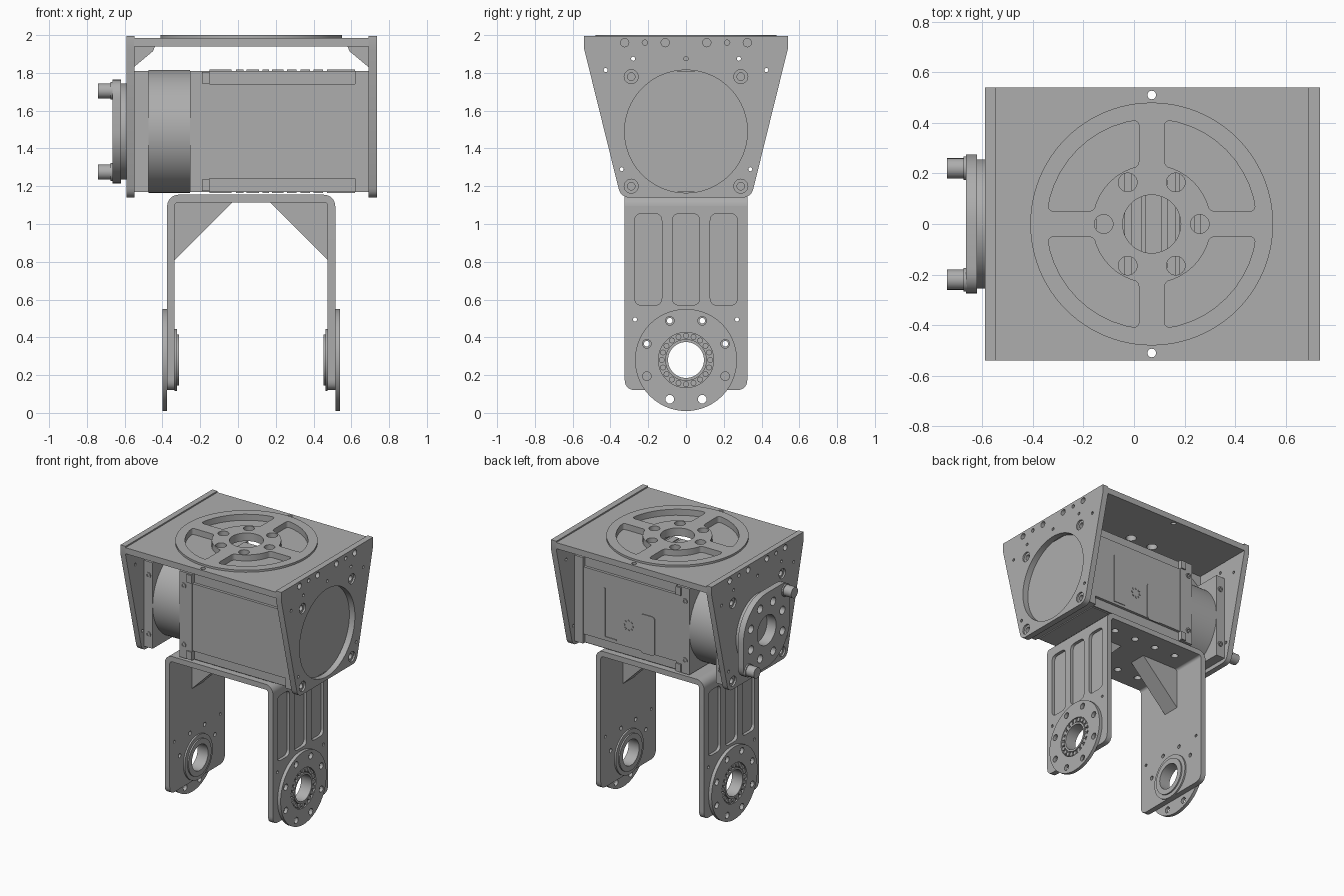
import bpy, bmesh
from math import sin, cos, pi, asin, radians
from mathutils import Matrix, Vector

cube = bpy.data.objects.get("Cube")
if cube:
    bpy.data.objects.remove(cube)

grey = bpy.data.materials.new("metal_grey")
grey.use_nodes = True
grey.diffuse_color = (0.42, 0.42, 0.42, 1)
grey.node_tree.nodes["Principled BSDF"].inputs["Base Color"].default_value = (0.42, 0.42, 0.42, 1)

# Sheet planes: columns are the drawing's u, v and thickness directions
AXES = {"x": ((0, 1, 0), (0, 0, 1), (1, 0, 0)),
        "y": ((1, 0, 0), (0, 0, 1), (0, -1, 0)),
        "z": ((1, 0, 0), (0, 1, 0), (0, 0, 1))}


def sheet(name, axis, a, b, *loops):
    """Extrude outlines (with inner loops as holes) from a to b along an axis."""
    curve = bpy.data.curves.new(name, "CURVE")
    curve.dimensions = "2D"
    curve.fill_mode = "BOTH"
    curve.extrude = abs(b - a) / 2
    for loop in loops:
        spline = curve.splines.new("POLY")
        spline.points.add(len(loop) - 1)
        spline.use_cyclic_u = True
        for p, (u, v) in zip(spline.points, loop):
            p.co = (u, v, 0, 1)
    ob = bpy.data.objects.new(name, curve)
    bpy.context.collection.objects.link(ob)
    bpy.ops.object.select_all(action="DESELECT")
    ob.select_set(True)
    bpy.context.view_layer.objects.active = ob
    bpy.ops.object.convert(target="MESH")
    ob = bpy.context.view_layer.objects.active
    mid = Vector((0, 0, 0))
    mid["xyz".index(axis)] = (a + b) / 2
    place = Matrix.Translation(mid) @ Matrix(AXES[axis]).transposed().to_4x4()
    bm = bmesh.new()
    bm.from_mesh(ob.data)
    bmesh.ops.remove_doubles(bm, verts=bm.verts, dist=1e-5)
    bmesh.ops.recalc_face_normals(bm, faces=bm.faces)
    bmesh.ops.transform(bm, matrix=place, verts=bm.verts)
    bm.to_mesh(ob.data)
    bm.free()
    ob.data.materials.clear()
    ob.data.materials.append(grey)
    bpy.ops.object.shade_smooth_by_angle(angle=radians(30))
    return ob


def arc(u, v, r, a0, a1, n):
    return [(u + r * cos(a0 + (a1 - a0) * i / n), v + r * sin(a0 + (a1 - a0) * i / n))
            for i in range(n + 1)]


def circle(u, v, r, n=24):
    return arc(u, v, r, 0, 2 * pi, n)[:-1]


def ring(u, v, r, count, size, turn=0.0, n=16):
    return [circle(*p, size, n) for p in arc(u, v, r, turn, turn + 2 * pi, count)[:-1]]


def rounded(points, sizes):
    """Soften the corners of a polygon, each by its own distance."""
    out = []
    for i, (p, d) in enumerate(zip(points, sizes)):
        p, q, s = Vector(p), Vector(points[i - 1]), Vector(points[(i + 1) % len(points)])
        if d == 0:
            out.append(tuple(p))
            continue
        e = p + (q - p).normalized() * min(d, (q - p).length * 0.49)
        f = p + (s - p).normalized() * min(d, (s - p).length * 0.49)
        for k in range(7):
            t = k / 6
            out.append(tuple(e * (1 - t) ** 2 + p * 2 * t * (1 - t) + f * t * t))
    return out


def rect(u0, v0, u1, v1, r=0.0):
    return rounded([(u0, v0), (u1, v0), (u1, v1), (u0, v1)], [r] * 4)


CX, MZ, LZ = 0.07, 1.49, 0.28   # bracket centre x, motor axis z, leg pivot z

# Top plate: pocketed disc on a sheet
pockets = []
for q in range(4):
    t, lo, hi = q * pi / 2, asin(0.05 / 0.415), asin(0.05 / 0.235)
    outline = (arc(CX, 0, 0.415, t + lo, t + pi / 2 - lo, 10)
               + arc(CX, 0, 0.235, t + pi / 2 - hi, t + hi, 8))
    soft = [0.03 if i in (0, 10, 11, 19) else 0 for i in range(20)]
    pockets.append(rounded(outline, soft))
bores = [circle(CX, 0, 0.115, 48)] + ring(CX, 0, 0.19, 6, 0.037, 0, 24)
edge_holes = [circle(CX, s * 0.51, 0.017) for s in (-1, 1)]
top = rect(-0.55, -0.54, 0.69, 0.54)
sheet("top_plate_floor", "z", 1.94, 1.955, top, *bores, *edge_holes)
sheet("top_plate", "z", 1.955, 1.985, top, *bores, *edge_holes, *pockets)
sheet("top_disc", "z", 1.985, 2.0, circle(CX, 0, 0.48, 96), *bores, *pockets)

# Tapered side plates
taper = rounded([(-0.54, 1.995), (-0.54, 1.93), (-0.345, 1.14), (0.345, 1.14), (0.54, 1.93), (0.54, 1.995)],
                [0, 0, 0.05, 0.05, 0, 0])
screw_spots = [(s * 0.29, z) for s in (-1, 1) for z in (1.78, 1.2)]
plate_holes = [circle(u, v, 0.037) for u, v in screw_spots] + [circle(0, 1.875, 0.011, 12)]
for s in (-1, 1):
    plate_holes += [circle(s * u, 1.96, r, 16) for u, r in ((0.325, 0.022), (0.218, 0.014), (0.11, 0.022))]
    plate_holes += [circle(s * u, v, 0.011, 12) for u, v in ((0.28, 1.875), (0.425, 1.815), (0.34, 1.29))]
sheet("left_side_plate", "x", 0.69, 0.735, taper, circle(0, MZ, 0.325, 96), *plate_holes)
sheet("right_side_plate", "x", -0.59, -0.548, taper, *plate_holes)
for name, a, b in (("left", 0.69, 0.722), ("right", -0.577, -0.548)):
    for u, v in screw_spots:
        sheet(name + "_plate_screw", "x", a, b, circle(u, v, 0.037), circle(u, v, 0.02))

# Small corner gussets under the top plate
for name, x, s in (("right", -0.55, 1), ("left", 0.69, -1)):
    sheet(name + "_upper_gusset", "y", -0.065, 0.065, [(x, 1.94), (x + s * 0.11, 1.94),
          (x + s * 0.1, 1.915), (x + s * 0.01, 1.84), (x, 1.83)])

# Motor body: notched section between square end blocks
H, N = 0.32, 0.25
section = [(-H, -N), (-H + 0.02, -N), (-H + 0.02, -H), (H - 0.02, -H), (H - 0.02, -N), (H, -N)]
section = [(u, MZ + v) for u, v in section + [(-u, -v) for u, v in section]]
square = rect(-0.325, MZ - H, 0.325, MZ + H)
sheet("motor_body", "x", -0.15, 0.62, section)
sheet("motor_rear_block", "x", 0.62, 0.69, square)
sheet("motor_front_block", "x", -0.255, -0.15, square)
sheet("motor_mount_flange", "x", -0.548, -0.475, square)
sheet("motor_neck", "x", -0.475, -0.255, circle(0, MZ, 0.325, 96))

# Cooling ribs above and below the body
ribs = [(-0.15, -0.035), (-0.01, 0.03), (0.045, 0.11), (0.13, 0.165), (0.18, 0.24),
        (0.26, 0.31), (0.33, 0.38), (0.4, 0.45), (0.47, 0.62)]
for z in (MZ - H - 0.007, MZ + H):
    sheet("cooling_ribs", "z", z, z + 0.007, *[rect(a, -0.29, b, 0.29) for a, b in ribs])

# Motor screws and corner lugs, front and back
for s in (-1, 1):
    for z in (1.71, 1.27):
        for x in (-0.51, -0.22):
            sheet("motor_screw", "y", s * 0.325, s * 0.332, circle(x, z, 0.02), circle(x, z, 0.011, 6))
    for z in (1.745, 1.175):
        sheet("corner_lug", "y", s * 0.3, s * 0.335, rect(-0.19, z, -0.15, z + 0.06))

# Shallow cover details on the back
sheet("back_cover_details", "y", H, H + 0.005,
      [(0.45, 1.63), (0.44, 1.63), (0.44, 1.27), (0.35, 1.27), (0.35, 1.26), (0.45, 1.26)],
      rect(0.03, 1.23, 0.15, 1.52, 0.03), *ring(0.25, 1.4, 0.035, 8, 0.008, 0, 8))

# Output hub, two-cornered flange and pegs
sheet("output_hub", "x", -0.625, -0.59, circle(0, MZ, 0.255, 64), circle(0, MZ, 0.11, 48))
R = 0.275
flange = [(0, -R), (R, -R), (R, 0)] + arc(0, 0, R, 0, pi / 2, 16)[1:]
flange += [(-u, -v) for u, v in flange]
flange = rounded([(u, MZ + v) for u, v in flange], ([0, 0.1] + [0] * 17) * 2)
flange_holes = [circle(0, MZ, 0.11, 48)] + ring(0, MZ, 0.2, 8, 0.03, pi / 8)
sheet("output_flange", "x", -0.665, -0.62, flange, *flange_holes)
for s in (-1, 1):
    sheet("output_peg", "x", -0.74, -0.66, circle(s * 0.22, MZ - s * 0.215, 0.04))
    sheet("output_peg_collar", "x", -0.675, -0.66, circle(s * 0.22, MZ - s * 0.215, 0.047))

# Fork bridge with two rows of holes
bridge_holes = [circle(CX + x, y, 0.025) for x in (-0.27, -0.09, 0.09, 0.27) for y in (-0.2, 0.2)]
sheet("fork_bridge", "z", 1.115, 1.155, rect(CX - 0.385, -0.325, CX + 0.385, 0.325), *bridge_holes)

# Fork legs with outer pockets, pivot discs and bearings
leg = rounded([(-0.325, 0.12), (0.325, 0.12), (0.325, 1.095), (-0.325, 1.095)], [0.06, 0.06, 0, 0])
bore = circle(0, LZ, 0.095, 48)
leg_holes = [bore] + ring(0, LZ, 0.225, 8, 0.015, pi / 8)[:4]
leg_holes += [circle(s * u, v, 0.011, 12) for s in (-1, 1) for u, v in ((0.1, 1.075), (0.27, 0.495))][1::2]
leg_pockets = [rect(u - 0.072, 0.57, u + 0.072, 1.055, 0.04) for u in (-0.2, 0, 0.2)]
disc_holes = ring(0, LZ, 0.225, 8, 0.023, pi / 8)
for side, s in (("left", 1), ("right", -1)):
    def part(name, a, b, *loops):
        sheet(side + name, "x", CX + s * a, CX + s * b, *loops)
    part("_leg_inner", 0.405, 0.422, leg, *leg_holes)
    part("_leg_outer", 0.422, 0.445, leg, *leg_holes, *leg_pockets)
    part("_pivot_disc", 0.445, 0.47, circle(0, LZ, 0.27, 80), circle(0, LZ, 0.146, 48), *disc_holes)
    part("_bearing_floor", 0.445, 0.455, circle(0, LZ, 0.146, 48), bore)
    part("_bearing_race", 0.455, 0.47, circle(0, LZ, 0.11, 48), bore)
    part("_bearing_rollers", 0.455, 0.468, *ring(0, LZ, 0.128, 20, 0.016, 0, 8))
    part("_inner_boss", 0.393, 0.405, circle(0, LZ, 0.165, 64), bore)
    part("_inner_boss_step", 0.383, 0.393, circle(0, LZ, 0.135, 64), bore)
    # Bent corner and gusset of the fork
    bend = arc(0.385, 1.095, 0.06, 0, pi / 2, 8) + arc(0.385, 1.095, 0.02, pi / 2, 0, 8)
    wedge = [(0.405, 1.115), (0.1, 1.115), (0.405, 0.81)]
    sheet(side + "_fork_bend", "y", -0.325, 0.325, [(CX + s * u, v) for u, v in bend])
    sheet(side + "_fork_gusset", "y", -0.065, 0.065, [(CX + s * u, v) for u, v in wedge])
